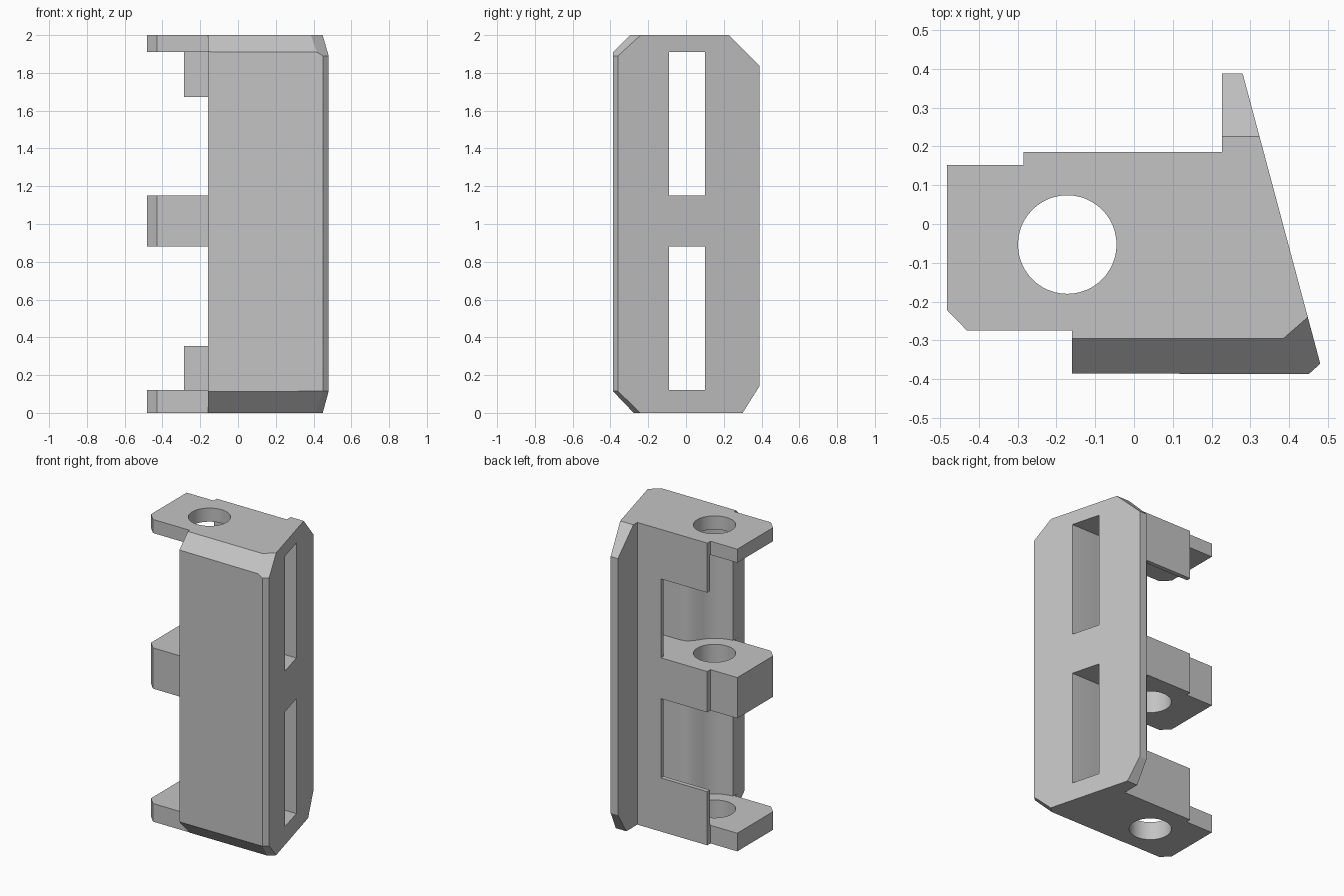
import bpy, bmesh
from math import cos, sin, radians
from mathutils import Vector

cube = bpy.data.objects.get("Cube")
if cube:
    bpy.data.objects.remove(cube, do_unlink=True)

grey = bpy.data.materials.new("plain_grey")
grey.use_nodes = True
colour = (0.55, 0.55, 0.55, 1)
grey.diffuse_color = colour
grey.node_tree.nodes["Principled BSDF"].inputs["Base Color"].default_value = colour

PIN = Vector((-0.172, -0.053))     # axis of the pin holes


def arc(radius, start, end, steps):
    """Points on a circle around the pin axis."""
    angles = [radians(start + (end - start) * i / steps) for i in range(steps + 1)]
    return [(PIN.x + radius * cos(a), PIN.y + radius * sin(a)) for a in angles]


def prism(name, outline, bottom, top, planes=()):
    """Extrude a plan outline, then trim it by (point, outward normal) planes."""
    bm = bmesh.new()
    face = bm.faces.new([bm.verts.new((x, y, bottom)) for x, y in outline])
    ext = bmesh.ops.extrude_face_region(bm, geom=[face])
    moved = [g for g in ext["geom"] if isinstance(g, bmesh.types.BMVert)]
    bmesh.ops.translate(bm, verts=moved, vec=(0, 0, top - bottom))
    for point, normal in planes:
        bmesh.ops.bisect_plane(bm, geom=bm.verts[:] + bm.edges[:] + bm.faces[:],
                               plane_co=point, plane_no=normal, clear_outer=True)
        bmesh.ops.holes_fill(bm, edges=[e for e in bm.edges if e.is_boundary], sides=0)
    bmesh.ops.recalc_face_normals(bm, faces=bm.faces)
    mesh = bpy.data.meshes.new(name)
    bm.to_mesh(mesh)
    bm.free()
    mesh.materials.append(grey)
    obj = bpy.data.objects.new(name, mesh)
    bpy.context.collection.objects.link(obj)
    return obj


def box(x0, x1, y0, y1):
    return [(x0, y0), (x1, y0), (x1, y1), (x0, y1)]


def corner_plane(a, b, c, up):
    """Plane through three points, facing outward at the front corner."""
    a, b, c = Vector(a), Vector(b), Vector(c)
    n = (b - a).cross(c - a).normalized()
    return a, n if n.z * up > 0 else -n


# Full plan outline: hinge tongue, front plate, slanted side and rear flange
outline = [(-0.482, 0.152), (-0.482, -0.222), (-0.43, -0.275), (-0.16, -0.275),
           (-0.16, -0.385), (0.45, -0.387), (0.48, -0.36), (0.28, 0.388),
           (0.227, 0.388), (0.227, 0.185), (-0.285, 0.185), (-0.285, 0.152)]

# Chamfers on the front plate, front corner and rear flange
chamfers = [
    ((0, -0.295, 2), (0, -0.09, 0.092)),
    ((0, -0.277, 0), (0, -0.115, -0.11)),
    corner_plane((0.385, -0.295, 2), (0.448, -0.24, 2), (0.48, -0.36, 1.89), 1),
    corner_plane((0.41, -0.277, 0), (0.448, -0.243, 0), (0.48, -0.36, 0.115), -1),
    ((0, 0.226, 2), (0, 1, 1)),
    ((0, 0.3, 0), (0, 0.14, -0.088)),
]
body = prism("hinge_bracket", outline, 0, 2, chamfers)

# Pocket around the pin, flowing into the slot through the slanted side
pocket = ([(-0.6, 0.156), (-0.6, -0.32), (-0.16, -0.32)] + arc(0.212, -86, -38, 10)
          + [(0.02, -0.145), (0.045, -0.117), (0.07, -0.098), (0.105, -0.09),
             (0.6, -0.09), (0.6, 0.1), (0.1, 0.1), (0.1, 0.156)])
rear_opening = box(-0.6, 0.055, 0.12, 0.3)

cutters = [
    prism("pin_hole_cutter", arc(0.127, 0, 352.5, 47), -0.1, 2.1),
    prism("lower_pocket_cutter", pocket, 0.12, 0.88),
    prism("upper_pocket_cutter", pocket, 1.15, 1.91),
    prism("lower_rear_cutter", rear_opening, 0.355, 0.88),
    prism("upper_rear_cutter", rear_opening, 1.15, 1.672),
]
for cutter in cutters:
    cut = body.modifiers.new(cutter.name, "BOOLEAN")
    cut.operation = "DIFFERENCE"
    cut.solver = "EXACT"
    cut.object = cutter

# Bake the cuts and drop the cutters
graph = bpy.context.evaluated_depsgraph_get()
finished = bpy.data.meshes.new_from_object(body.evaluated_get(graph))
body.modifiers.clear()
body.data = finished
for cutter in cutters:
    bpy.data.objects.remove(cutter, do_unlink=True)

# Smooth the round walls, keep the edges crisp
bpy.ops.object.select_all(action="DESELECT")
body.select_set(True)
bpy.context.view_layer.objects.active = body
bpy.ops.object.shade_smooth_by_angle(angle=radians(25))
